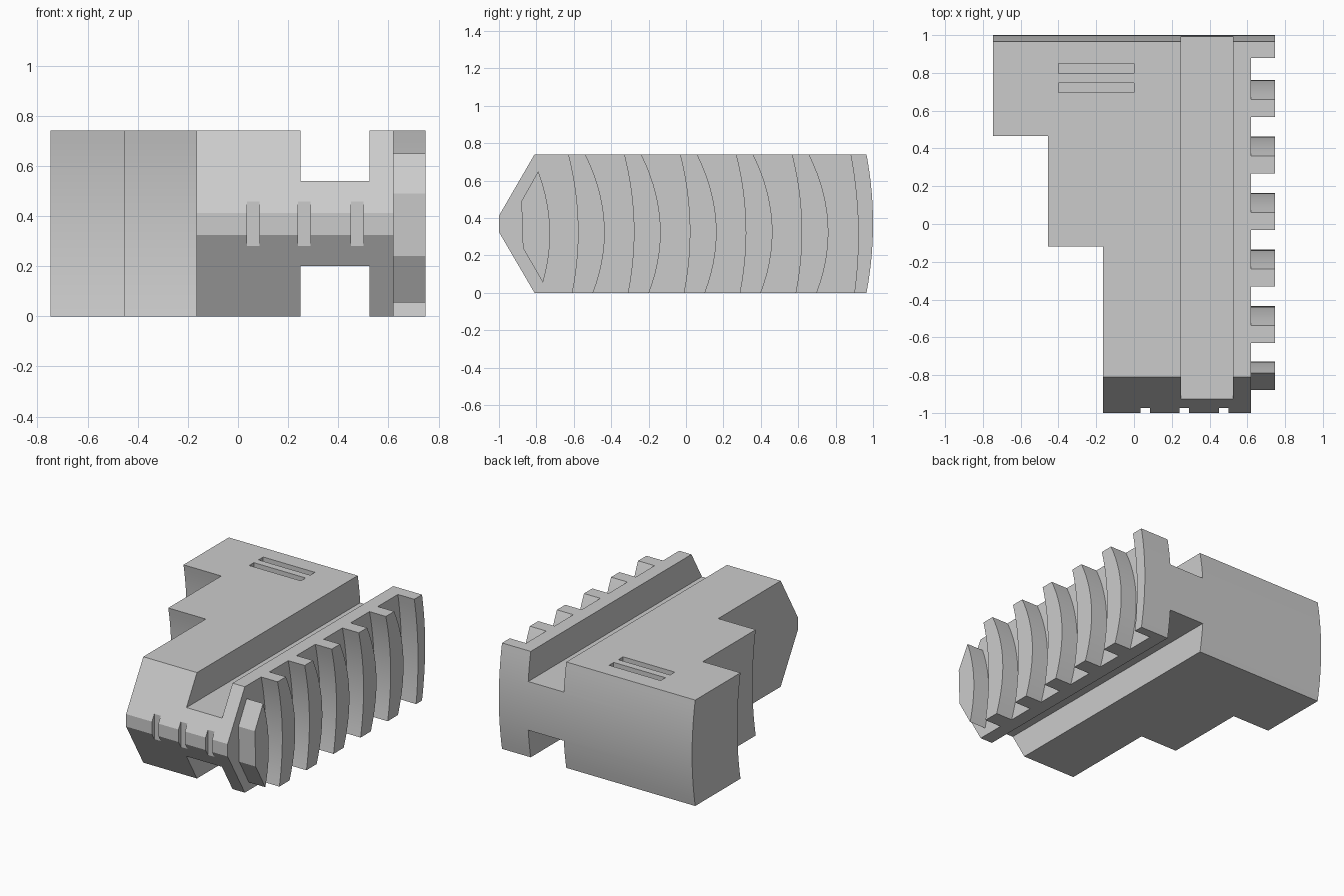
import bpy
import bmesh
from math import radians

default = bpy.data.objects.get("Cube")
if default:
    bpy.data.objects.remove(default, do_unlink=True)

H = 0.74        # overall height
SIDE = 0.62     # right wall of the body, where the ribs begin
SEGS = 14       # segments per curved edge

grey = bpy.data.materials.new("plain grey")
grey.use_nodes = True
COLOUR = (0.6, 0.6, 0.6, 1)
grey.diffuse_color = COLOUR
grey.node_tree.nodes["Principled BSDF"].inputs["Base Color"].default_value = COLOUR


def bow(bottom, middle, top):
    """Curved edge in the YZ plane, rising from the bottom to the top."""
    pts = []
    for i in range(SEGS + 1):
        t = i / SEGS
        y = (bottom * (1 - t) * (1 - 2 * t) + middle * 4 * t * (1 - t)
             + top * t * (2 * t - 1))
        pts.append((y, t * H))
    return pts


def prism(name, profile, x0, x1):
    """Extrude a YZ profile along x."""
    bm = bmesh.new()
    face = bm.faces.new([bm.verts.new((x0, y, z)) for y, z in profile])
    new = bmesh.ops.extrude_face_region(bm, geom=[face])["geom"]
    verts = [v for v in new if isinstance(v, bmesh.types.BMVert)]
    bmesh.ops.translate(bm, verts=verts, vec=(x1 - x0, 0, 0))
    bmesh.ops.recalc_face_normals(bm, faces=bm.faces)
    mesh = bpy.data.meshes.new(name)
    bm.to_mesh(mesh)
    bm.free()
    mesh.materials.append(grey)
    obj = bpy.data.objects.new(name, mesh)
    bpy.context.collection.objects.link(obj)
    return obj


def box(name, x0, x1, y0, y1, z0, z1):
    return prism(name, [(y0, z0), (y1, z0), (y1, z1), (y0, z1)], x0, x1)


def carve(obj, cutters):
    """Subtract each cutter, bake the result and drop the cutters."""
    for cutter in cutters:
        cutter.hide_render = True
        mod = obj.modifiers.new("cut", 'BOOLEAN')
        mod.operation = 'DIFFERENCE'
        mod.solver = 'EXACT'
        mod.object = cutter
    graph = bpy.context.evaluated_depsgraph_get()
    baked = bpy.data.meshes.new_from_object(obj.evaluated_get(graph))
    obj.modifiers.clear()
    obj.data = baked
    for cutter in cutters:
        bpy.data.objects.remove(cutter, do_unlink=True)


# Body: wedge nose at the front, bowed back
back = bow(0.965, 1.0, 0.965)
nose = [(-0.81, H), (-1.0, 0.412), (-1.0, 0.325), (-0.81, 0)]
body = prism("body", back + nose, -0.747, SIDE)

cutters = []
# Stepped left side, each step bowed like the back
for x, y in ((-0.455, 0.465), (-0.165, -0.12)):
    edge = bow(y, y + 0.035, y)
    edge = [(y, -0.1)] + edge + [(y, H + 0.1), (-1.5, H + 0.1), (-1.5, -0.1)]
    cutters.append(prism("step_cutter", edge, -1, x))
# Long channels above and below
for z0, z1 in ((0.54, 1), (-1, 0.2)):
    cutters.append(box("channel_cutter", 0.25, 0.525, -1.5, 1.5, z0, z1))
# Notches across the nose
for x in (0.035, 0.24, 0.45):
    cutters.append(box("notch_cutter", x, x + 0.05, -1.5, -0.974, 0.1, 0.6))
# Pair of slots in the top
for y in (0.695, 0.798):
    cutters.append(box("slot_cutter", -0.40, 0, y, y + 0.052, 0.70, 1))
carve(body, cutters)

# Curved grip ribs down the right side
parts = [body]
RIB_X = (SIDE - 0.01, 0.747)
for i in range(5):
    y = -0.63 + 0.299 * i
    front = bow(y + 0.02, y + 0.052, y)
    rear = bow(y + 0.133, y + 0.194, y + 0.092)
    parts.append(prism(f"grip_rib_{i + 1}", front + rear[::-1], *RIB_X))
parts.append(prism("rear_rib", bow(0.9, 0.92, 0.88) + back[::-1], *RIB_X))

# Short pointed rib beside the nose
rib_front = [(-0.79, 0.65), (-0.88, 0.49), (-0.872, 0.24), (-0.765, 0.055)]
rib_rear = [(-0.765 + (y + 0.765), 0.055 + z * 0.595 / H)
            for y, z in bow(-0.765, -0.728, -0.79)][1:-1]
parts.append(prism("nose_rib", rib_front + rib_rear, *RIB_X))

# Smooth the bowed faces, keep edges crisp
bpy.ops.object.select_all(action='DESELECT')
for part in parts:
    part.select_set(True)
bpy.context.view_layer.objects.active = body
bpy.ops.object.shade_smooth_by_angle(angle=radians(20))
